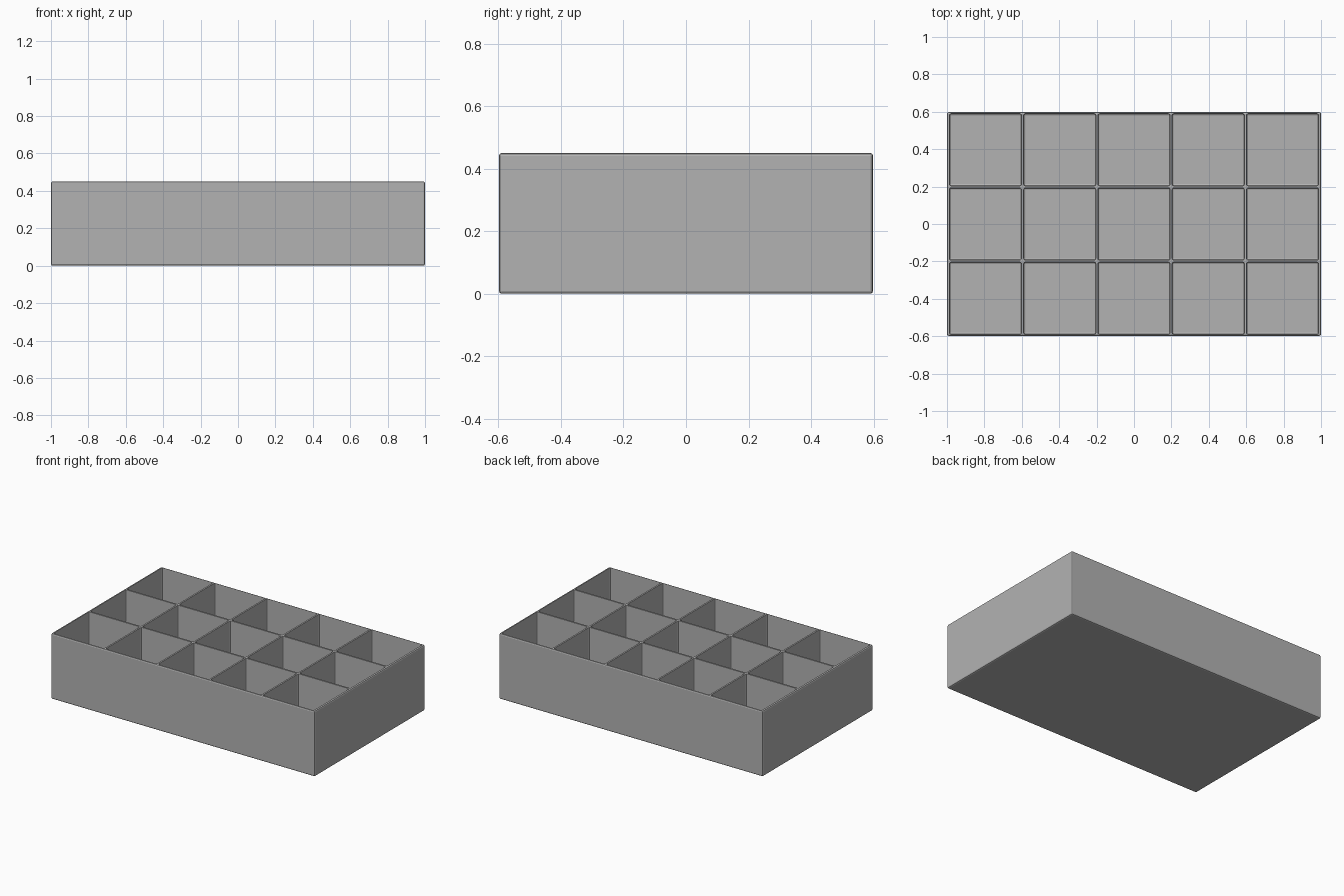
import bpy
import bmesh

cube = bpy.data.objects.get("Cube")
if cube:
    bpy.data.objects.remove(cube)

WIDTH, DEPTH, HEIGHT = 2.0, 1.196, 0.45
COLUMNS, ROWS = 5, 3
PITCH, CELL = 0.397, 0.386
FLOOR, EDGE = 0.012, 0.009

grey = bpy.data.materials.new("plain grey")
grey.use_nodes = True
colour = (0.45, 0.45, 0.45, 1)
grey.diffuse_color = colour
grey.node_tree.nodes["Principled BSDF"].inputs["Base Color"].default_value = colour


def add_block(bm, centre, size, bottom, top):
    """Box with bevelled uprights and a bevelled lower rim."""
    block = bmesh.ops.create_cube(bm, size=1)["verts"]
    for v in block:
        v.co.x = centre[0] + v.co.x * size[0]
        v.co.y = centre[1] + v.co.y * size[1]
        v.co.z = top if v.co.z > 0 else bottom
    edges = {e for v in block for e in v.link_edges}
    soft = [e for e in edges if min(v.co.z for v in e.verts) < top]
    bmesh.ops.bevel(bm, geom=soft, offset=EDGE, segments=2,
                    profile=0.5, affect='EDGES')


def make_object(name, bm):
    mesh = bpy.data.meshes.new(name)
    bm.to_mesh(mesh)
    bm.free()
    mesh.materials.append(grey)
    obj = bpy.data.objects.new(name, mesh)
    bpy.context.collection.objects.link(obj)
    return obj


# Solid tray body
bm = bmesh.new()
add_block(bm, (0, 0), (WIDTH, DEPTH), 0, HEIGHT)
tray = make_object("compartment_tray", bm)

# Grid of compartment cutters
bm = bmesh.new()
for column in range(COLUMNS):
    for row in range(ROWS):
        centre = ((column - (COLUMNS - 1) / 2) * PITCH,
                  (row - (ROWS - 1) / 2) * PITCH)
        add_block(bm, centre, (CELL, CELL), FLOOR, HEIGHT + 0.1)
cutter = make_object("compartment_cutter", bm)
cutter.hide_render = True

# Hollow out the compartments
hollow = tray.modifiers.new("compartments", 'BOOLEAN')
hollow.operation = 'DIFFERENCE'
hollow.solver = 'EXACT'
hollow.object = cutter
bpy.context.view_layer.objects.active = tray
tray.select_set(True)
bpy.ops.object.modifier_apply(modifier=hollow.name)
bpy.data.objects.remove(cutter)
